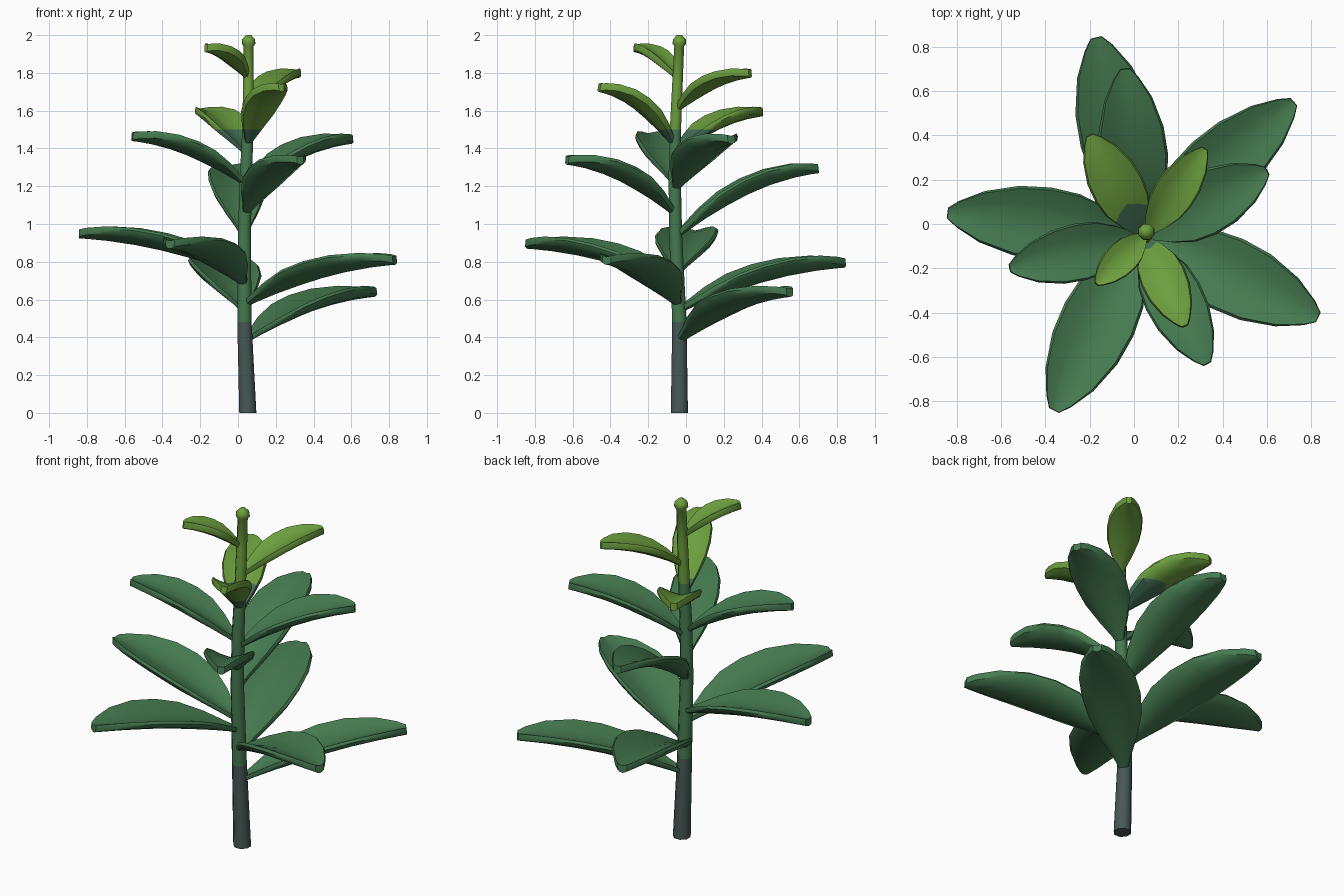
import bpy, bmesh, math
from mathutils import Vector

if "Cube" in bpy.data.objects:
    bpy.data.objects.remove(bpy.data.objects["Cube"])


def material(name, rgb):
    m = bpy.data.materials.new(name)
    m.diffuse_color = (*rgb, 1)
    m.use_nodes = True
    m.node_tree.nodes["Principled BSDF"].inputs["Base Color"].default_value = m.diffuse_color
    return m


SLATE = material("slate bark", (0.060, 0.098, 0.092))
GREEN = material("leaf green", (0.060, 0.195, 0.080))
TEAL = material("teal green", (0.055, 0.155, 0.090))
LIME = material("young leaf green", (0.150, 0.345, 0.048))

# Stem rings: x, y, z, radius
STEM = [(0.052, -0.035, 0.0, 0.049), (0.034, -0.035, 0.48, 0.041),
        (0.034, -0.055, 0.95, 0.037), (0.042, -0.06, 1.25, 0.035),
        (0.052, -0.056, 1.5, 0.032), (0.055, -0.045, 1.75, 0.030),
        (0.056, -0.036, 1.94, 0.028), (0.056, -0.035, 1.955, 0.039),
        (0.056, -0.035, 1.978, 0.037), (0.056, -0.035, 2.0, 0.015)]


def finish(name, bm, mats, angle):
    bmesh.ops.recalc_face_normals(bm, faces=bm.faces)
    mesh = bpy.data.meshes.new(name)
    bm.to_mesh(mesh)
    bm.free()
    for m in mats:
        mesh.materials.append(m)
    ob = bpy.data.objects.new(name, mesh)
    bpy.context.collection.objects.link(ob)
    bpy.ops.object.select_all(action='DESELECT')
    ob.select_set(True)
    bpy.context.view_layer.objects.active = ob
    bpy.ops.object.shade_smooth_by_angle(angle=math.radians(angle))
    return ob


def skin(bm, rings):
    """Bridge equal rings of points and cap both ends."""
    vs = [[bm.verts.new(p) for p in r] for r in rings]
    n = len(vs[0])
    for a, b in zip(vs, vs[1:]):
        for i in range(n):
            j = (i + 1) % n
            bm.faces.new((a[i], a[j], b[j], b[i]))
    bm.faces.new(vs[0])
    bm.faces.new(vs[-1])


def stem_axis(z):
    for a, b in zip(STEM, STEM[1:]):
        if a[2] <= z <= b[2]:
            return Vector(a[:3]).lerp(Vector(b[:3]), (z - a[2]) / (b[2] - a[2]))


# Stem with bud knob, coloured by height
bm = bmesh.new()
SIDES = 8
skin(bm, [[(x + r * math.cos((i + .5) * math.tau / SIDES),
            y + r * math.sin((i + .5) * math.tau / SIDES), z) for i in range(SIDES)]
          for x, y, z, r in STEM])
for f in bm.faces:
    z = f.calc_center_median().z
    f.material_index = 0 if z < 0.48 else 1 if z < 1.5 else 2
finish("stem", bm, [SLATE, GREEN, LIME], 50)

# Leaf outline: position along the leaf, relative half width
OUTLINE = [(0, .1), (.08, .27), (.2, .60), (.35, .90), (.5, 1.0),
           (.66, .95), (.83, .70), (.95, .36), (1, .15)]
# Cross-section: across (-1..1), through the thickness (-.5...5)
SECTION = [(-1, 0), (-.93, .45), (-.5, .5), (0, .5), (.5, .5), (.93, .45),
           (1, 0), (.93, -.45), (.5, -.5), (0, -.5), (-.5, -.5), (-.93, -.45)]


def leaf(name, base_z, tip, half):
    base = stem_axis(base_z)
    tip = Vector(tip)
    flat = Vector((tip.x - base.x, tip.y - base.y, 0))
    length, rise = flat.length, tip.z - base_z
    out = flat.normalized()
    side = Vector((-out.y, out.x, 0))
    up = Vector((0, 0, 1))
    rings = []
    for t, w in OUTLINE:
        centre = base + out * length * t + up * rise * (1.75 * t - .75 * t * t)
        tangent = (out * length + up * rise * (1.75 - 1.5 * t)).normalized()
        normal = tangent.cross(side).normalized()
        if normal.z < 0:
            normal.negate()
        hw = half * w
        thick = 0.024 + 0.018 * min(1, t * 3)
        rings.append([centre + side * hw * u
                      + normal * (0.36 * hw * abs(u) ** 1.5 + thick * h)
                      for u, h in SECTION])
    bm = bmesh.new()
    skin(bm, rings)
    # Young leaves change colour at height 1.5
    if tip.z > 1.5:
        bmesh.ops.bisect_plane(bm, geom=bm.verts[:] + bm.edges[:] + bm.faces[:],
                               plane_co=(0, 0, 1.5), plane_no=(0, 0, 1))
        for f in bm.faces:
            f.material_index = 1 if f.calc_center_median().z < 1.5 else 0
        finish(name, bm, [LIME, TEAL], 45)
    else:
        finish(name, bm, [GREEN], 45)


# Leaves spiralling up the stem: base height, tip, half width
LEAVES = [(0.38, (0.72, 0.55, 0.635), 0.160),
          (0.57, (0.83, -0.42, 0.805), 0.172),
          (0.54, (-0.17, 0.84, 0.790), 0.180),
          (0.68, (-0.36, -0.84, 0.890), 0.172),
          (0.74, (-0.84, 0.05, 0.945), 0.165),
          (0.93, (-0.04, 0.70, 1.290), 0.155),
          (1.05, (0.33, -0.63, 1.335), 0.135),
          (1.18, (0.60, 0.24, 1.445), 0.145),
          (1.21, (-0.56, -0.20, 1.460), 0.130),
          (1.37, (-0.20, 0.40, 1.590), 0.120),
          (1.41, (0.23, -0.46, 1.720), 0.105),
          (1.60, (0.32, 0.34, 1.795), 0.095),
          (1.77, (-0.17, -0.27, 1.930), 0.075)]
for k, (bz, tip, half) in enumerate(LEAVES, 1):
    leaf(f"leaf_{k:02d}", bz, tip, half)
